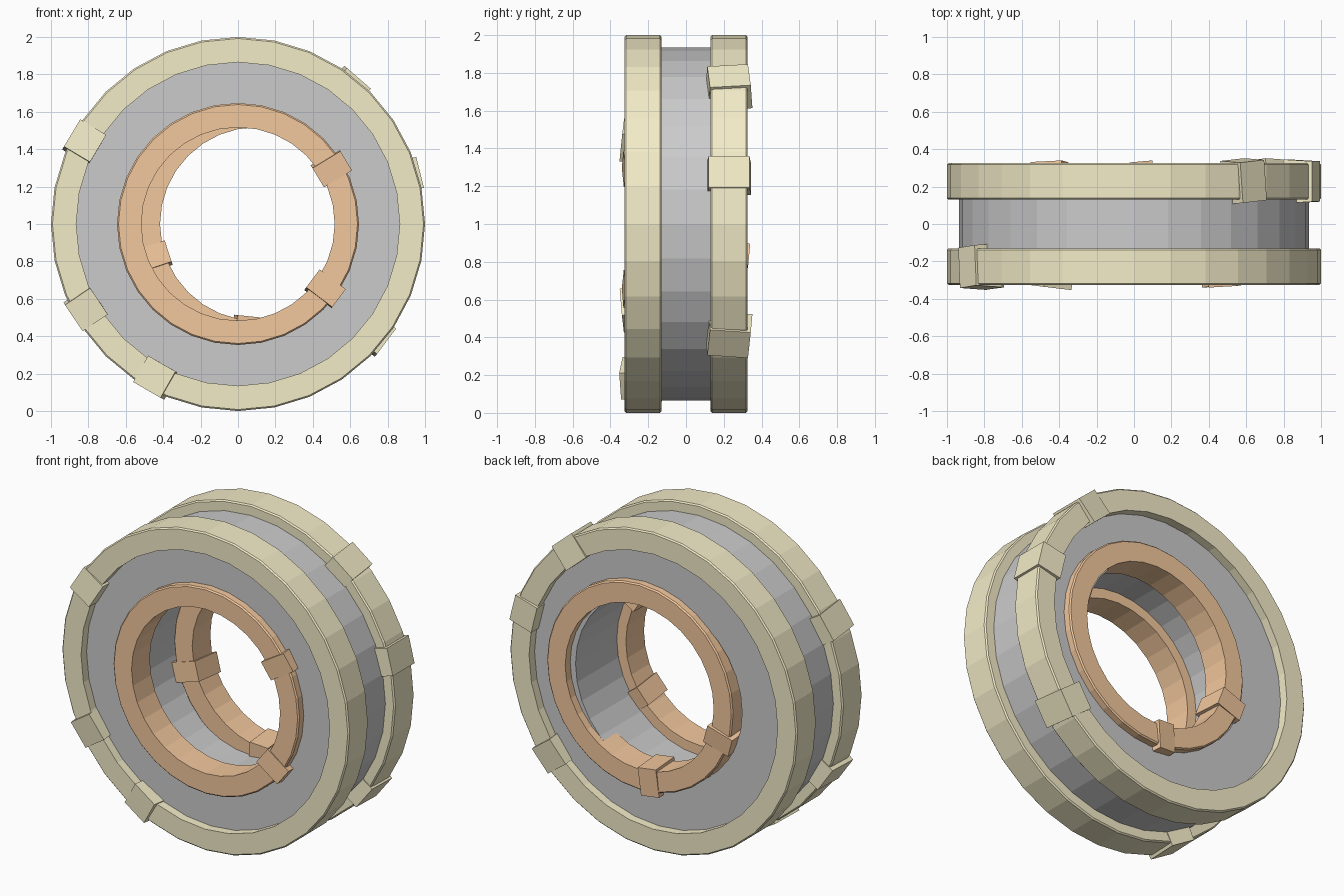
import bpy, bmesh
from math import cos, sin, pi, radians
from mathutils import Matrix, Vector

if "Cube" in bpy.data.objects:
    bpy.data.objects.remove(bpy.data.objects["Cube"])

SIDES = 32
CENTRE_Z = 1.0


def material(name, rgb):
    m = bpy.data.materials.new(name)
    m.diffuse_color = (*rgb, 1)
    m.use_nodes = True
    m.node_tree.nodes["Principled BSDF"].inputs["Base Color"].default_value = m.diffuse_color
    return m


def finish(bm, name, mat):
    bmesh.ops.recalc_face_normals(bm, faces=bm.faces)
    me = bpy.data.meshes.new(name)
    bm.to_mesh(me)
    bm.free()
    ob = bpy.data.objects.new(name, me)
    bpy.context.collection.objects.link(ob)
    if mat:
        me.materials.append(mat)
    return ob


def ring(name, r_in, r_out, y0, y1, mat=None, cx=0.0, chamfer=0.008):
    """Flat-sided ring around the y axis with slightly chamfered outer edges."""
    c = chamfer
    profile = [(r_in, y0), (r_out - c, y0), (r_out, y0 + c),
               (r_out, y1 - c), (r_out - c, y1), (r_in, y1)]
    bm = bmesh.new()
    loops = []
    for i in range(SIDES):
        a = 2 * pi * i / SIDES
        loops.append([bm.verts.new((cx + r * cos(a), y, CENTRE_Z + r * sin(a)))
                      for r, y in profile])
    n = len(profile)
    for i in range(SIDES):
        p, q = loops[i], loops[(i + 1) % SIDES]
        for j in range(n):
            k = (j + 1) % n
            bm.faces.new((p[j], p[k], q[k], q[j]))
    return finish(bm, name, mat)


def clasp(name, angle, r_in, r_out, y0, y1, width, mat, cx=0.0, twist=0, lean=0):
    """Slightly tapered block wrapped around a ring, with a hand-set tilt."""
    bm = bmesh.new()
    bmesh.ops.create_cube(bm, size=1)
    for v in bm.verts:
        taper = 0.92 if v.co.x > 0 else 1.0
        v.co = Vector((v.co.x * (r_out - r_in), v.co.y * (y1 - y0) * taper,
                       v.co.z * width))
    mat4 = (Matrix.Translation((cx, (y0 + y1) / 2, CENTRE_Z))
            @ Matrix.Rotation(-radians(angle), 4, 'Y')
            @ Matrix.Translation(((r_in + r_out) / 2, 0, 0))
            @ Matrix.Rotation(radians(twist), 4, 'X')
            @ Matrix.Rotation(radians(lean), 4, 'Y'))
    bm.transform(mat4)
    return finish(bm, name, mat)


gold = material("pale_gold", (0.90, 0.84, 0.58))
copper = material("copper", (0.90, 0.58, 0.34))

# Grey core
ring("core", 0.58, 0.935, -0.27, 0.27)

# Outer rims and inner rings (the back inner ring sits off centre)
ring("front_rim", 0.865, 1.0, -0.325, -0.13, gold)
ring("back_rim", 0.865, 1.0, 0.13, 0.325, gold)
BACK_X = 0.1
ring("front_inner_ring", 0.517, 0.647, -0.32, -0.14, copper)
ring("back_inner_ring", 0.517, 0.647, 0.14, 0.32, copper, BACK_X)

# Clasps on the outer rims: angle, twist, lean
for i, (a, tw, ln) in enumerate([(152, 5, 3), (209, -4, -5), (242, 6, 2)]):
    clasp(f"front_rim_clasp_{i + 1}", a, 0.85, 1.012, -0.345, -0.11, 0.17, gold,
          twist=tw, lean=ln)
for i, (a, tw, ln) in enumerate([(51, 5, 2), (16, 0, 2), (-39, -5, -2)]):
    clasp(f"back_rim_clasp_{i + 1}", a, 0.85, 1.012, 0.11, 0.345, 0.17, gold,
          twist=tw, lean=ln)

# Clasps on the inner rings
for i, (a, tw) in enumerate([(31, 5), (-37, -5)]):
    clasp(f"front_inner_clasp_{i + 1}", a, 0.495, 0.67, -0.335, -0.125, 0.12, copper,
          twist=tw)
for i, (a, tw) in enumerate([(198, 5), (264, -5)]):
    clasp(f"back_inner_clasp_{i + 1}", a, 0.495, 0.67, 0.125, 0.335, 0.12, copper,
          BACK_X, twist=tw)
